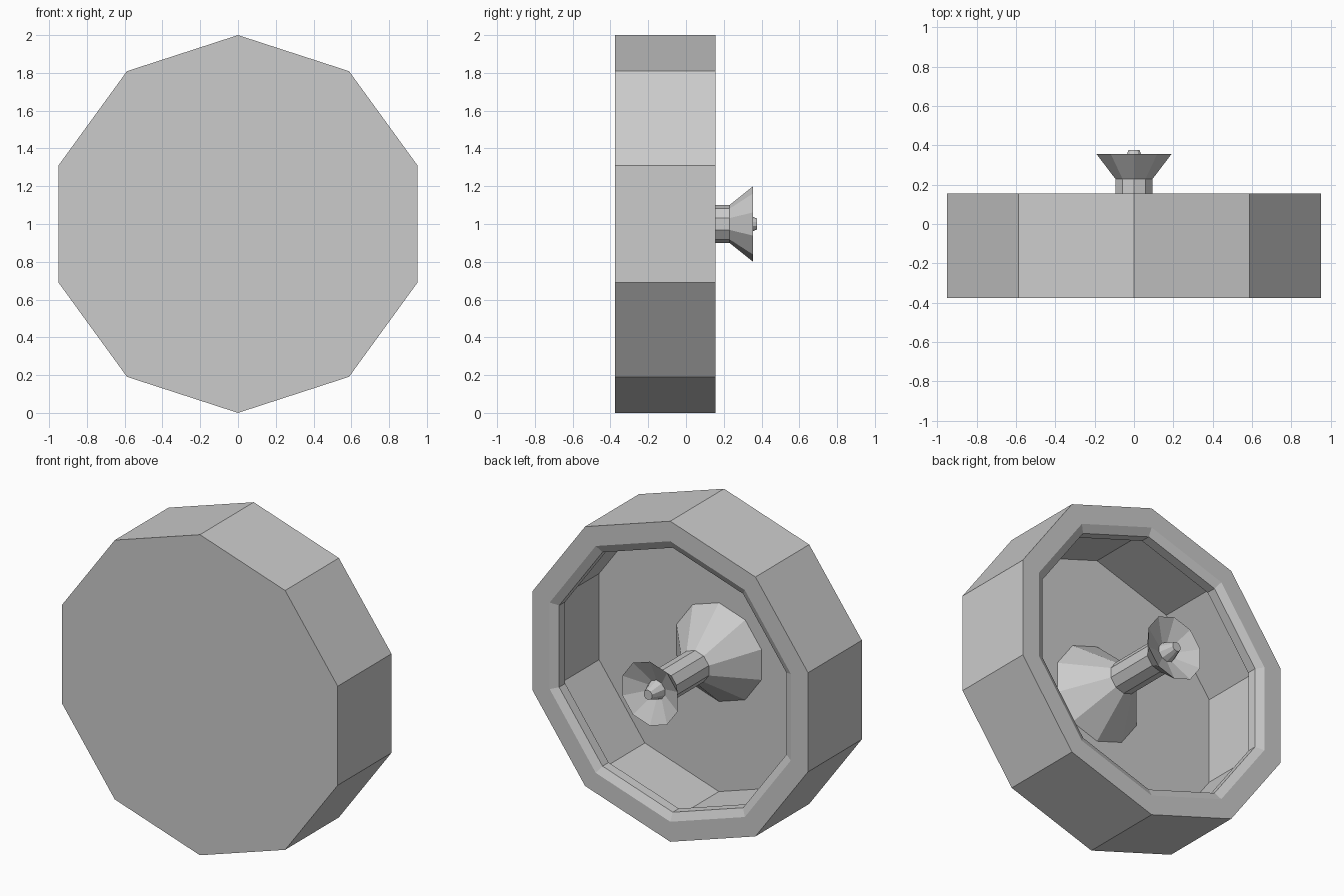
import bpy, bmesh
from math import sin, cos, pi

if "Cube" in bpy.data.objects:
    bpy.data.objects.remove(bpy.data.objects["Cube"])

SIDES = 10


def lathe(name, profile):
    """Spin (radius, y) points round the y axis through z = 1; r = 0 makes a pole."""
    bm = bmesh.new()
    rings = []
    for r, y in profile:
        if r == 0:
            rings.append([bm.verts.new((0, y, 1))] * SIDES)
        else:
            rings.append([bm.verts.new((r * sin(2 * pi * i / SIDES), y,
                                        1 + r * cos(2 * pi * i / SIDES)))
                          for i in range(SIDES)])
    for a, b in zip(rings, rings[1:]):
        for i in range(SIDES):
            j = (i + 1) % SIDES
            bm.faces.new(dict.fromkeys((a[i], a[j], b[j], b[i])))
    bmesh.ops.recalc_face_normals(bm, faces=bm.faces)
    bmesh.ops.dissolve_limit(bm, angle_limit=0.01, verts=bm.verts, edges=bm.edges)
    mesh = bpy.data.meshes.new(name)
    bm.to_mesh(mesh)
    bm.free()
    obj = bpy.data.objects.new(name, mesh)
    bpy.context.collection.objects.link(obj)
    return obj


# Hollow drum with a flat front, chamfered rim and inner lip
lathe("drum_shell", [(0, -0.375), (1, -0.375), (1, 0.155), (0.875, 0.155),
                     (0.825, 0.13), (0.825, 0.07), (0.87, 0.07),
                     (0.87, -0.325), (0, -0.325)])

# Flared foot, stem and dished end with a centre knob
lathe("hub_spindle", [(0, -0.33), (0.308, -0.325), (0.1, -0.09), (0.1, 0.23),
                      (0.2, 0.355), (0.06, 0.29), (0.03, 0.375), (0, 0.375)])
